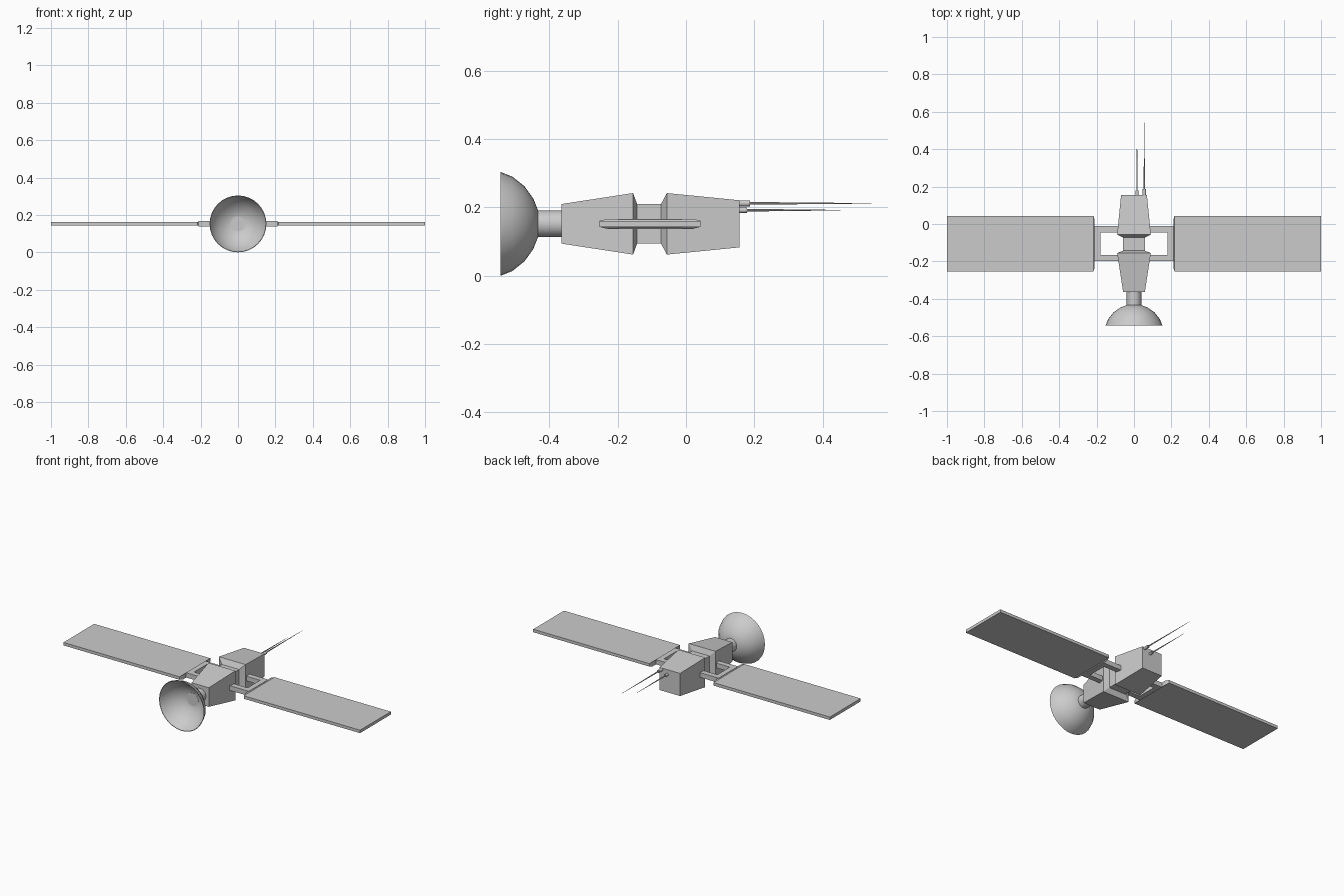
import bpy, bmesh, math

if "Cube" in bpy.data.objects:
    bpy.data.objects.remove(bpy.data.objects["Cube"])

ZC = 0.152      # height of the main axis
PY = -0.105     # y centre of the solar wings


def finish(name, bm, smooth=False, mirror=False):
    bmesh.ops.recalc_face_normals(bm, faces=bm.faces)
    me = bpy.data.meshes.new(name)
    bm.to_mesh(me)
    bm.free()
    ob = bpy.data.objects.new(name, me)
    bpy.context.collection.objects.link(ob)
    if mirror:
        ob.modifiers.new("mirror", 'MIRROR').use_clip = False
    if smooth:
        bpy.ops.object.select_all(action='DESELECT')
        ob.select_set(True)
        bpy.context.view_layer.objects.active = ob
        bpy.ops.object.shade_smooth_by_angle(angle=math.radians(35))
    return ob


def bridge(bm, rings):
    n = len(rings[0])
    for a, b in zip(rings, rings[1:]):
        for i in range(n):
            j = (i + 1) % n
            bm.faces.new((a[i], a[j], b[j], b[i]))
    bm.faces.new(rings[0])
    bm.faces.new(rings[-1])


CORNERS = ((-1, -1), (1, -1), (1, 1), (-1, 1))


def loft_y(name, sections):
    """Square sections (y, half size) joined along the y axis."""
    bm = bmesh.new()
    bridge(bm, [[bm.verts.new((u * h, y, ZC + v * h)) for u, v in CORNERS]
                for y, h in sections])
    return finish(name, bm)


def loft_x(name, sections, yc):
    """Sections (x, half depth, half height) joined along x, mirrored."""
    bm = bmesh.new()
    bridge(bm, [[bm.verts.new((x, yc + u * d, ZC + v * h)) for u, v in CORNERS]
                for x, d, h in sections])
    return finish(name, bm, mirror=True)


def lathe(name, profile, segs, x=0.0, z=ZC):
    """Profile points (radius, y) turned round an axis along y."""
    bm = bmesh.new()
    rings = []
    for r, y in profile:
        rings.append([bm.verts.new((x + r * math.cos(t), y, z + r * math.sin(t)))
                      for t in (2 * math.pi * i / segs for i in range(segs))])
    bridge(bm, rings)
    return finish(name, bm, smooth=True)


# Waisted square body
loft_y("body", [(-0.364, 0.058), (-0.155, 0.09), (-0.143, 0.058),
                (-0.073, 0.058), (-0.056, 0.09), (0.156, 0.069)])

# Neck and hollow dish at the front
lathe("neck", [(0.039, -0.438), (0.039, -0.36)], 24)
outer = [(0.039, -0.433), (0.074, -0.447), (0.11, -0.473),
         (0.138, -0.508), (0.152, -0.543)]
inner = [(0.149, -0.543), (0.135, -0.510), (0.108, -0.476),
         (0.072, -0.450), (0.038, -0.437)]
lathe("dish", outer + inner, 32)

# Solar wings with a thicker inner end
loft_x("solar_wing", [(1.0, 0.148, 0.009), (0.216, 0.148, 0.009),
                      (0.210, 0.125, 0.0145)], PY)

# Frame that carries each wing: two arms and a cross bar
for label, side in (("front", -1), ("rear", 1)):
    loft_x(label + "_arm", [(0.045, 0.0165, 0.0145), (0.212, 0.0165, 0.0145)],
           PY + side * 0.077)
loft_x("wing_cross_bar", [(0.18, 0.0605, 0.0145), (0.212, 0.0605, 0.0145)], PY)

# Needle antennas with round sockets at the rear
for label, x, z, r, socket_end, tip in (
        ("long", 0.055, 0.212, 0.009, 0.188, 0.543),
        ("short", 0.016, 0.192, 0.008, 0.178, 0.452)):
    lathe(label + "_antenna_socket", [(r, 0.14), (r, socket_end)], 12, x, z)
    lathe(label + "_antenna", [(0.004, socket_end - 0.005), (0.0007, tip)], 8, x, z)
